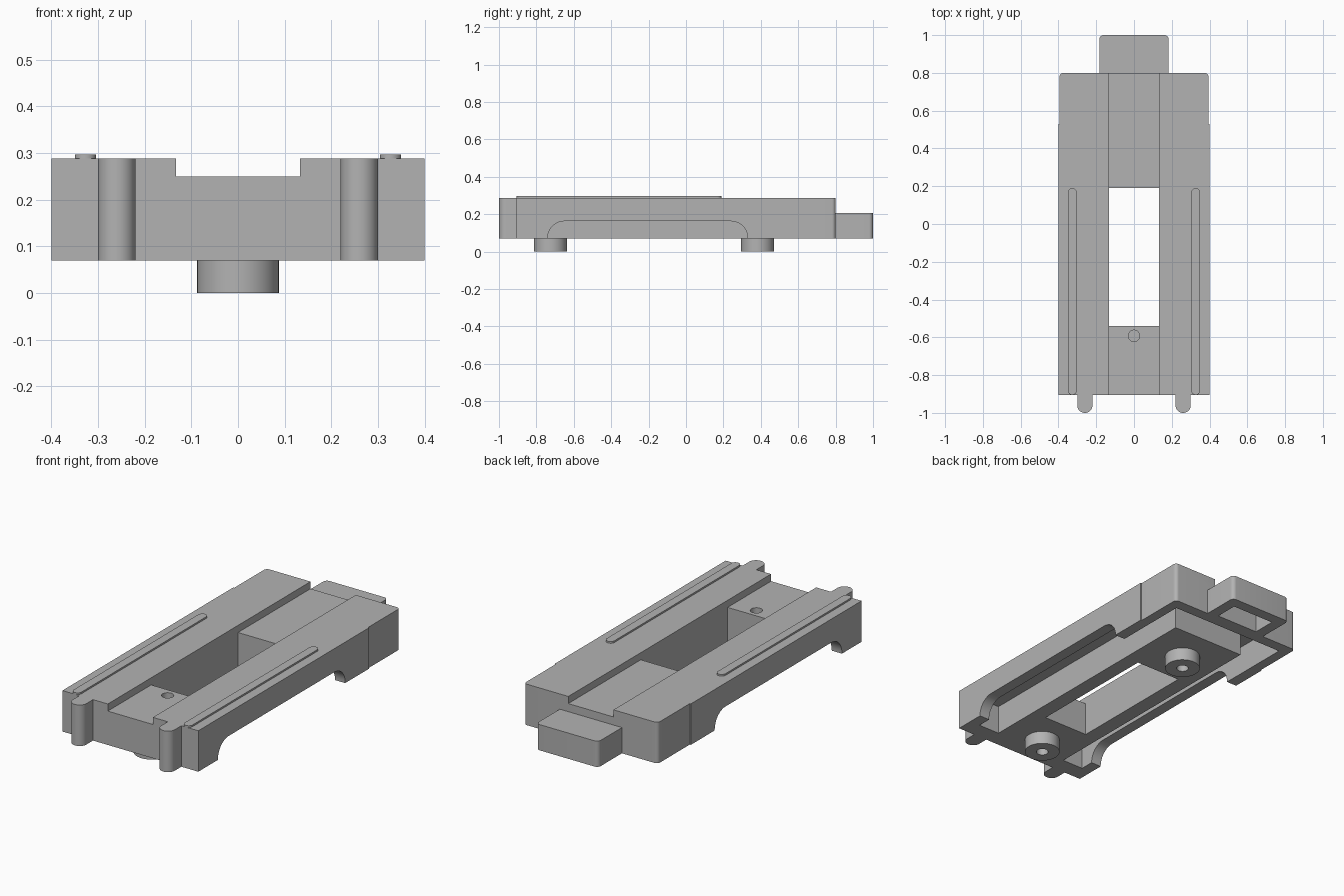
import bpy, bmesh, math

if "Cube" in bpy.data.objects:
    bpy.data.objects.remove(bpy.data.objects["Cube"], do_unlink=True)

grey = bpy.data.materials.new("plain grey")
grey.use_nodes = True
colour = (0.45, 0.45, 0.45, 1)
grey.diffuse_color = colour
grey.node_tree.nodes["Principled BSDF"].inputs["Base Color"].default_value = colour

BOTTOM, TOP, CHANNEL = 0.07, 0.288, 0.25
FRONT, BACK = -0.905, 0.8


def rounded(x0, x1, y0, y1, radii, steps=8):
    """Rectangle outline; radii run front left, front right, back right, back left."""
    corners = [(x0, y0, 1, 1, 180), (x1, y0, -1, 1, 270),
               (x1, y1, -1, -1, 0), (x0, y1, 1, -1, 90)]
    points = []
    for (x, y, sx, sy, start), r in zip(corners, radii):
        if r == 0:
            points.append((x, y))
            continue
        for i in range(steps + 1):
            a = math.radians(start + 90 * i / steps)
            points.append((x + sx * r + r * math.cos(a), y + sy * r + r * math.sin(a)))
    return points


def box(x0, x1, y0, y1):
    return rounded(x0, x1, y0, y1, (0, 0, 0, 0))


def circle(x, y, r, n=40):
    return [(x + r * math.cos(2 * math.pi * i / n), y + r * math.sin(2 * math.pi * i / n))
            for i in range(n)]


def prism(name, outline, low, high, along_x=False):
    """Extrude an outline along z, or a (y, z) outline along x."""
    bm = bmesh.new()
    place = (lambda p: (low, p[0], p[1])) if along_x else (lambda p: (p[0], p[1], low))
    face = bm.faces.new([bm.verts.new(place(p)) for p in outline])
    top = bmesh.ops.extrude_face_region(bm, geom=[face])["geom"]
    move = (high - low, 0, 0) if along_x else (0, 0, high - low)
    bmesh.ops.translate(bm, vec=move, verts=[v for v in top if isinstance(v, bmesh.types.BMVert)])
    bmesh.ops.remove_doubles(bm, verts=bm.verts, dist=1e-5)
    bmesh.ops.recalc_face_normals(bm, faces=bm.faces)
    mesh = bpy.data.meshes.new(name)
    bm.to_mesh(mesh)
    bm.free()
    mesh.materials.append(grey)
    obj = bpy.data.objects.new(name, mesh)
    bpy.context.collection.objects.link(obj)
    return obj


def cut(obj, outline, low, high, along_x=False):
    cutter = prism("cutter", outline, low, high, along_x)
    cutter.hide_render = True
    mod = obj.modifiers.new("cut", "BOOLEAN")
    mod.operation, mod.solver, mod.object = "DIFFERENCE", "EXACT", cutter
    bpy.context.view_layer.objects.active = obj
    bpy.ops.object.modifier_apply(modifier=mod.name)
    bpy.data.objects.remove(cutter, do_unlink=True)


# Main body, slightly narrower at the rear
rear = rounded(-0.394, 0.394, 0.53, BACK, (0, 0, 0.02, 0.02))
outline = [(-0.4, FRONT), (0.4, FRONT), (0.4, 0.53)] + rear[1:] + [rear[0], (-0.4, 0.53)]
body = prism("body", outline, BOTTOM, TOP)
parts = [body]

# Top channel and through window
cut(body, box(-0.133, 0.133, -1.2, 1.2), CHANNEL, 0.4)
cut(body, box(-0.133, 0.133, -0.54, 0.19), -0.1, 0.5)

# Underside hollow: two side pockets joined behind the centre block
for s in (-1, 1):
    x0, x1 = sorted((s * 0.215, s * 0.34))
    cut(body, box(x0, x1, -0.815, 0.65), 0, 0.225)
cut(body, box(-0.34, 0.34, 0.585, 0.74), 0, 0.2251)

# Arched openings through both side walls
arch = rounded(-0.74, 0.33, 0, 0.163, (0, 0, 0.09, 0.09), 12)
for s in (-1, 1):
    x0, x1 = sorted((s * 0.3, s * 0.5))
    cut(body, arch, x0, x1, True)

# Screw hole in the channel floor
cut(body, circle(0, -0.592, 0.03), 0.18, 0.3)

# Round feet with blind holes
for name, y in (("front_foot", -0.725), ("rear_foot", 0.383)):
    foot = prism(name, circle(0, y, 0.088), 0, BOTTOM)
    cut(foot, circle(0, y, 0.03), -0.1, 0.2)
    cut(body, circle(0, y, 0.03), 0, 0.12)
    parts.append(foot)

# Hollow rear tongue
tongue = prism("rear_tongue", rounded(-0.183, 0.183, BACK, 1, (0, 0, 0.022, 0.022)), BOTTOM, 0.207)
cut(tongue, box(-0.125, 0.125, 0.815, 0.94), 0, 0.165)
parts.append(tongue)

# Front posts and raised top rails on each side
for side, s in (("left", 1), ("right", -1)):
    x = s * 0.26
    parts.append(prism(side + "_post", rounded(x - 0.04, x + 0.04, -1, FRONT,
                                               (0.0395, 0.0395, 0, 0), 12), BOTTOM, TOP))
    x = s * 0.327
    r = 0.0225
    parts.append(prism(side + "_rail", rounded(x - 0.023, x + 0.023, FRONT, 0.19,
                                               (r, r, r, r)), TOP - 0.005, 0.297))

# Smooth rounded walls while keeping hard edges
bpy.ops.object.select_all(action="DESELECT")
for obj in parts:
    obj.select_set(True)
bpy.context.view_layer.objects.active = body
bpy.ops.object.shade_smooth_by_angle(angle=math.radians(30))
